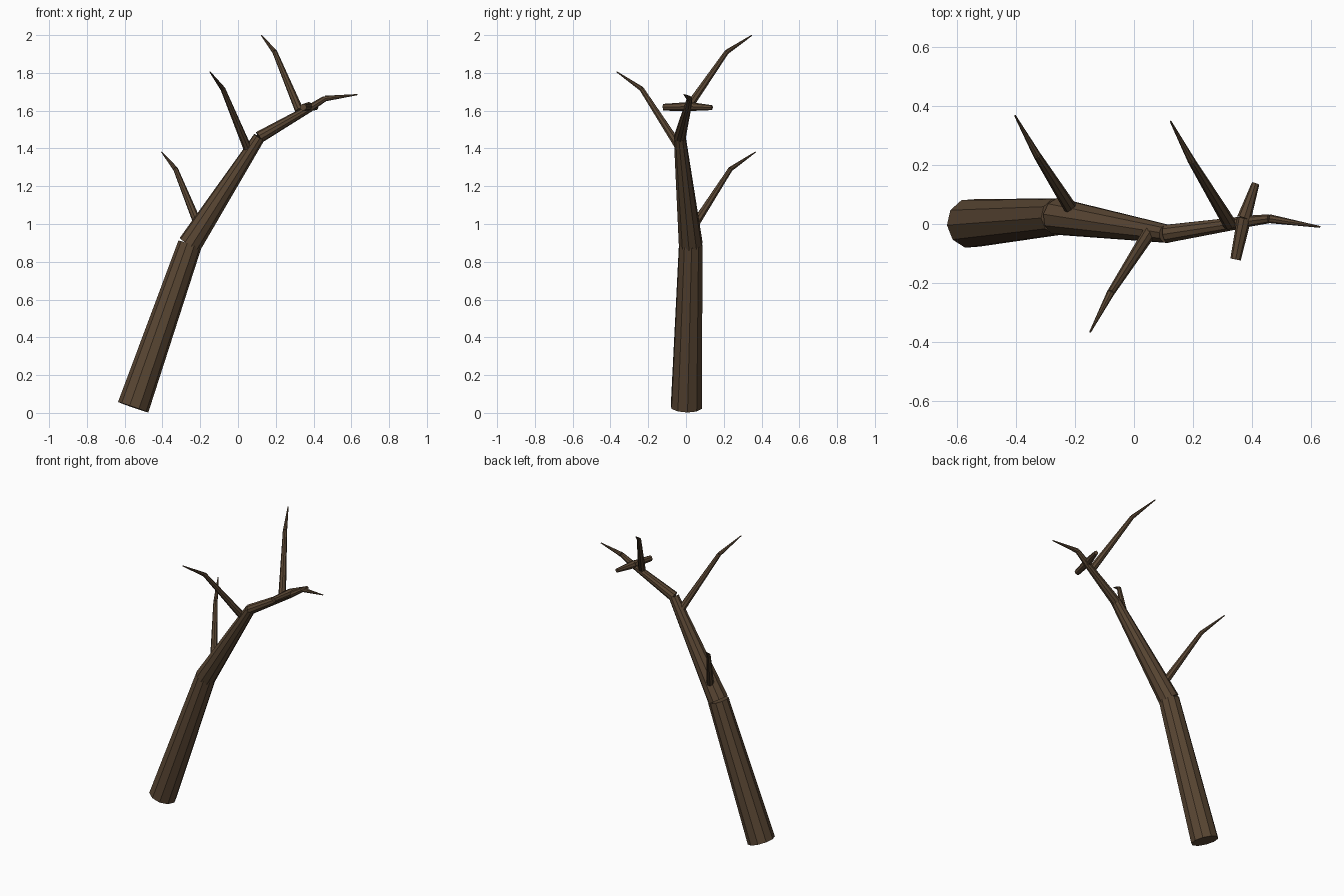
import bpy
from mathutils import Vector

cube = bpy.data.objects.get("Cube")
if cube:
    bpy.data.objects.remove(cube, do_unlink=True)

bark = bpy.data.materials.new("dark_brown_bark")
bark.use_nodes = True
bark.diffuse_color = (0.10, 0.061, 0.033, 1)
bark.node_tree.nodes["Principled BSDF"].inputs["Base Color"].default_value = bark.diffuse_color


def limb(name, start, end, r1, r2, sides):
    """Tapered flat-faced cylinder from start to end."""
    a, b = Vector(start), Vector(end)
    axis = b - a
    bpy.ops.mesh.primitive_cone_add(vertices=sides, radius1=r1, radius2=r2,
                                    depth=axis.length, location=(a + b) / 2)
    obj = bpy.context.object
    obj.rotation_euler = axis.to_track_quat('Z', 'Y').to_euler()
    obj.name = obj.data.name = name
    obj.data.materials.append(bark)


def chain(name, points, radii, sides):
    """Separate limbs joined end to end along a bent path."""
    for i in range(len(points) - 1):
        limb(f"{name}_{i + 1}", points[i], points[i + 1], radii[i], radii[i + 1], sides)


# Leaning trunk in three bent sections
chain("trunk", [(-0.555, 0.002, 0.03), (-0.255, 0.025, 0.892),
                (0.112, -0.033, 1.459), (0.385, 0.008, 1.616)],
      [0.085, 0.064, 0.032, 0.02], 10)

# Bent twig that ends the trunk
chain("end_twig", [(0.375, 0.008, 1.61), (0.46, 0.018, 1.664), (0.632, -0.01, 1.685)],
      [0.02, 0.015, 0.003], 8)

# Short stubs crossing the trunk near its end
stub_root = (0.374, 0.02, 1.622)
limb("front_stub", stub_root, (0.345, -0.12, 1.618), 0.024, 0.018, 8)
limb("back_stub", stub_root, (0.413, 0.138, 1.616), 0.024, 0.013, 8)

# Side branches, each with one bend
branches = {
    "low_branch": [(-0.21, 0.045, 0.995), (-0.33, 0.235, 1.29), (-0.404, 0.368, 1.381)],
    "middle_branch": [(0.055, -0.025, 1.39), (-0.08, -0.235, 1.715), (-0.149, -0.367, 1.806)],
    "top_branch": [(0.325, 0.0, 1.6), (0.195, 0.215, 1.91), (0.124, 0.349, 1.999)],
}
for name, path in branches.items():
    chain(name, path, [0.023, 0.013, 0.003], 8)
